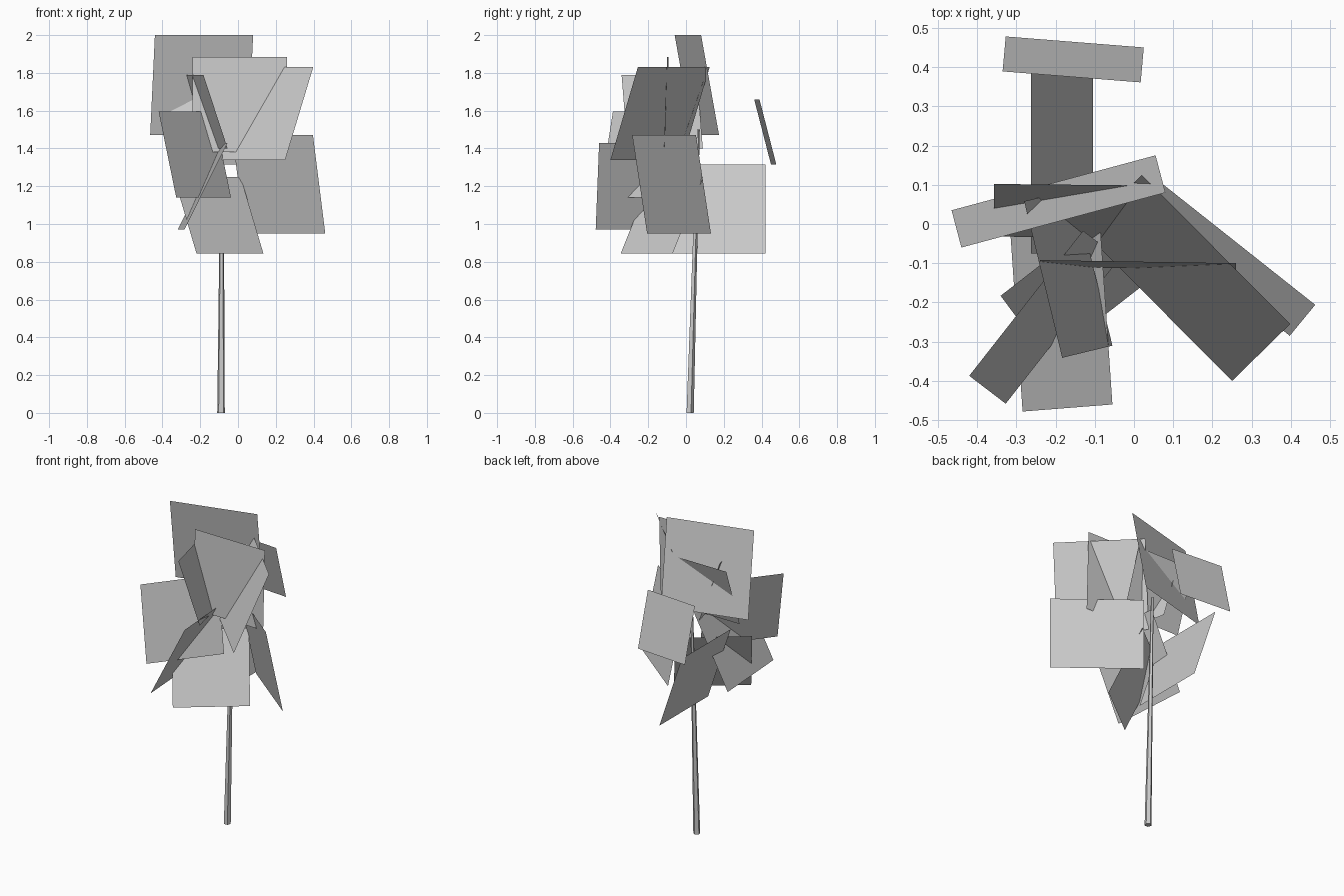
import bpy
from mathutils import Vector

if "Cube" in bpy.data.objects:
    bpy.data.objects.remove(bpy.data.objects["Cube"])


def make_object(name, verts, faces):
    mesh = bpy.data.meshes.new(name)
    mesh.from_pydata(verts, [], faces)
    mesh.update()
    obj = bpy.data.objects.new(name, mesh)
    bpy.context.collection.objects.link(obj)
    return obj


def leaf_card(name, top_a, top_b, low_a, z_top, z_low):
    """Flat square leaf card from its top edge and one lower corner."""
    a = Vector((*top_a, z_top))
    b = Vector((*top_b, z_top))
    c = Vector((*low_a, z_low))
    return make_object(name, [a, b, b + c - a, c], [(0, 1, 2, 3)])


# Leaf cards: top edge ends (x, y), lower corner (x, y), top z, bottom z
cards = {
    "crown_leaf": ((-.44, -.06), (.08, .08), (-.465, .035), 2.0, 1.47),
    "front_leaf": ((-.24, -.092), (.26, -.10), (-.24, -.109), 1.885, 1.38),
    "upper_right_leaf": ((.398, -.255), (.02, .125), (.25, -.40), 1.83, 1.34),
    "upper_left_leaf": ((-.183, -.341), (-.28, .058), (-.055, -.31), 1.79, 1.40),
    "left_leaf": ((-.42, -.387), (-.13, -.017), (-.327, -.458), 1.595, 1.14),
    "lower_left_leaf": ((-.055, -.46), (-.09, .052), (-.284, -.478), 1.43, .97),
    "right_leaf": ((.397, -.285), (-.03, .053), (.462, -.206), 1.47, .95),
    "low_front_leaf": ((-.34, -.183), (.014, .092), (-.22, -.345), 1.25, .845),
    "low_back_leaf": ((-.263, -.075), (-.263, .42), (-.105, -.075), 1.315, .845),
    "back_leaf": ((-.335, .389), (.017, .361), (-.327, .478), 1.66, 1.315),
    "inner_leaf": ((-.357, .102), (.047, .098), (-.357, -.032), 1.775, 1.39),
}
for name, data in cards.items():
    leaf_card(name, *data)

# Slim tapered trunk, slightly leaning backwards
bpy.ops.mesh.primitive_cone_add(vertices=5, radius1=.021, radius2=.008,
                                depth=1.5, location=(-.09, .02, .75))
trunk = bpy.context.object
trunk.name = "trunk"
for v in trunk.data.vertices:
    if v.co.z > 0:
        v.co.x += .006
        v.co.y += .045
